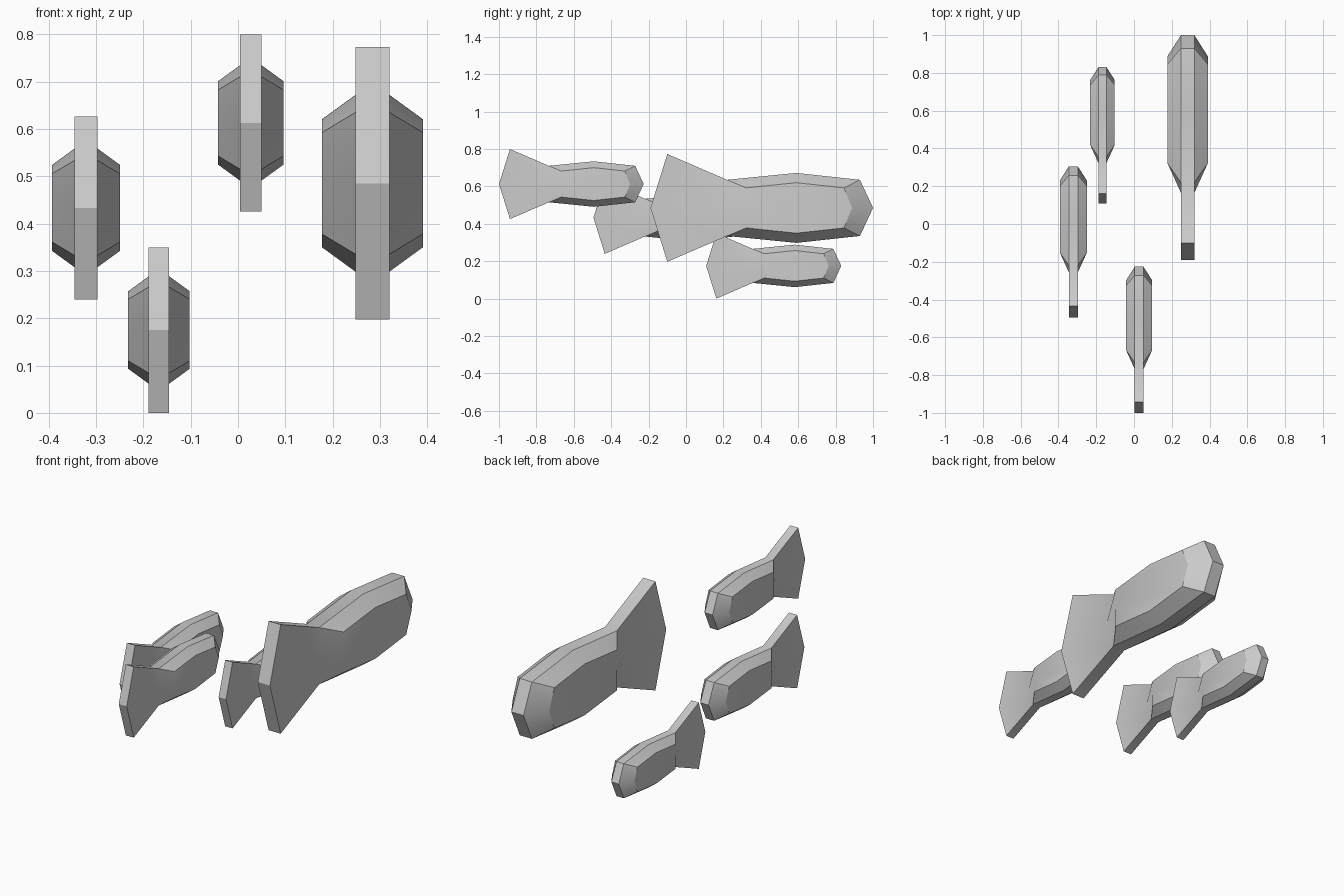
import bpy, bmesh, math

if "Cube" in bpy.data.objects:
    bpy.data.objects.remove(bpy.data.objects["Cube"])

# Side profile (y, z) of the body ridge, then its wide inset flank
RIDGE = [(0.185, 0.187), (0.525, 0.15), (0.595, 0), (0.525, -0.15),
         (0.185, -0.187), (-0.185, -0.15), (-0.24, 0), (-0.185, 0.15)]
FLANK = [(0.185, 0.135), (0.44, 0.107), (0.483, 0), (0.44, -0.107),
         (0.185, -0.135), (-0.083, -0.107), (-0.083, 0), (-0.083, 0.107)]
# Tail fin outline beyond the body
TAIL = [(-0.505, -0.288), (-0.595, 0), (-0.505, 0.288)]
RIDGE_X, FLANK_X = 0.0355, 0.107


def make_fish(name, loc, size):
    bm = bmesh.new()

    def ring(points, x):
        return [bm.verts.new((x * size, y * size, z * size)) for y, z in points]

    fins, ridges = [], []
    for s in (-1, 1):
        # bevelled flank
        r, f = ring(RIDGE, s * RIDGE_X), ring(FLANK, s * FLANK_X)
        t = ring(TAIL, s * RIDGE_X)
        bm.faces.new(f)
        for i in range(8):
            j = (i + 1) % 8
            bm.faces.new((r[i], r[j], f[j], f[i]))
        # tail side
        bm.faces.new((r[5], r[6], t[1], t[0]))
        bm.faces.new((r[6], r[7], t[2], t[1]))
        ridges.append(r[7:] + r[:6] + t)
    # strip running round the whole fish outline
    a, b = ridges
    for i in range(len(a)):
        j = (i + 1) % len(a)
        bm.faces.new((a[i], a[j], b[j], b[i]))
    bmesh.ops.recalc_face_normals(bm, faces=bm.faces)
    me = bpy.data.meshes.new(name)
    bm.to_mesh(me)
    bm.free()
    ob = bpy.data.objects.new(name, me)
    bpy.context.collection.objects.link(ob)
    ob.location = loc
    bpy.ops.object.select_all(action='DESELECT')
    ob.select_set(True)
    bpy.context.view_layer.objects.active = ob
    bpy.ops.object.shade_smooth_by_angle(angle=math.radians(30))


# One large fish and three small ones
make_fish("large_fish", (0.284, 0.405, 0.485), 1.0)
make_fish("small_fish_left", (-0.321, -0.095, 0.433), 0.672)
make_fish("small_fish_front", (0.027, -0.613, 0.6125), 0.65)
make_fish("small_fish_low", (-0.167, 0.469, 0.175), 0.607)
